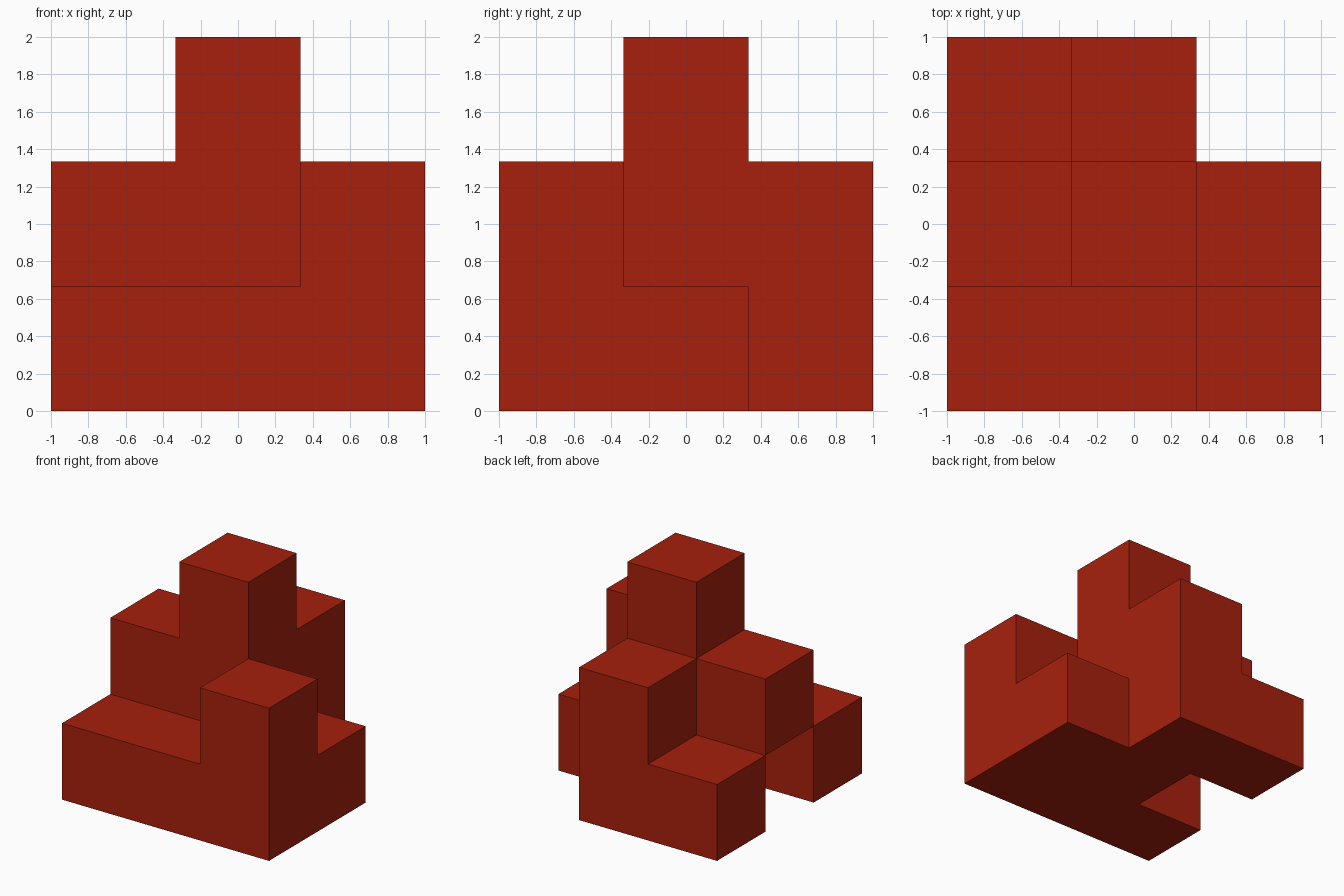
import bpy, bmesh, math
from mathutils import Vector

old = bpy.data.objects.get("Cube")
if old:
    bpy.data.objects.remove(old, do_unlink=True)

SIZE = 2 / 3  # edge of one block

# Block columns: (x, y) -> block levels that are filled
columns = {
    (-1, -1): [0], (0, -1): [0], (1, -1): [0, 1],
    (-1, 0): [1], (0, 0): [0, 1, 2], (1, 0): [0],
    (-1, 1): [0], (0, 1): [0, 1],
}
blocks = {(x, y, z) for (x, y), levels in columns.items() for z in levels}

# Red paint
red = bpy.data.materials.new("brick_red")
red.use_nodes = True
color = (0.385, 0.0145, 0.004, 1)
red.diffuse_color = color
red.node_tree.nodes["Principled BSDF"].inputs["Base Color"].default_value = color

# Outer skin of the joined blocks: one square wherever a block meets open air
bm = bmesh.new()
for block in blocks:
    center = Vector(block) + Vector((0, 0, 0.5))
    for axis in range(3):
        for sign in (-1, 1):
            normal = Vector((0, 0, 0))
            normal[axis] = sign
            neighbour = tuple(b + int(n) for b, n in zip(block, normal))
            if neighbour in blocks:
                continue
            u = Vector((0, 0, 0))
            u[(axis + 1) % 3] = 1
            v = normal.cross(u)
            corners = [(-1, -1), (1, -1), (1, 1), (-1, 1)]
            bm.faces.new([bm.verts.new((center + (normal + u * a + v * b) / 2) * SIZE)
                          for a, b in corners])

# Weld the squares and merge the flat areas
bmesh.ops.remove_doubles(bm, verts=bm.verts[:], dist=0.001)
bmesh.ops.dissolve_limit(bm, angle_limit=math.radians(1),
                         verts=bm.verts[:], edges=bm.edges[:])

mesh = bpy.data.meshes.new("stacked_blocks")
bm.to_mesh(mesh)
bm.free()
mesh.materials.append(red)
piece = bpy.data.objects.new("stacked_blocks", mesh)
bpy.context.collection.objects.link(piece)
